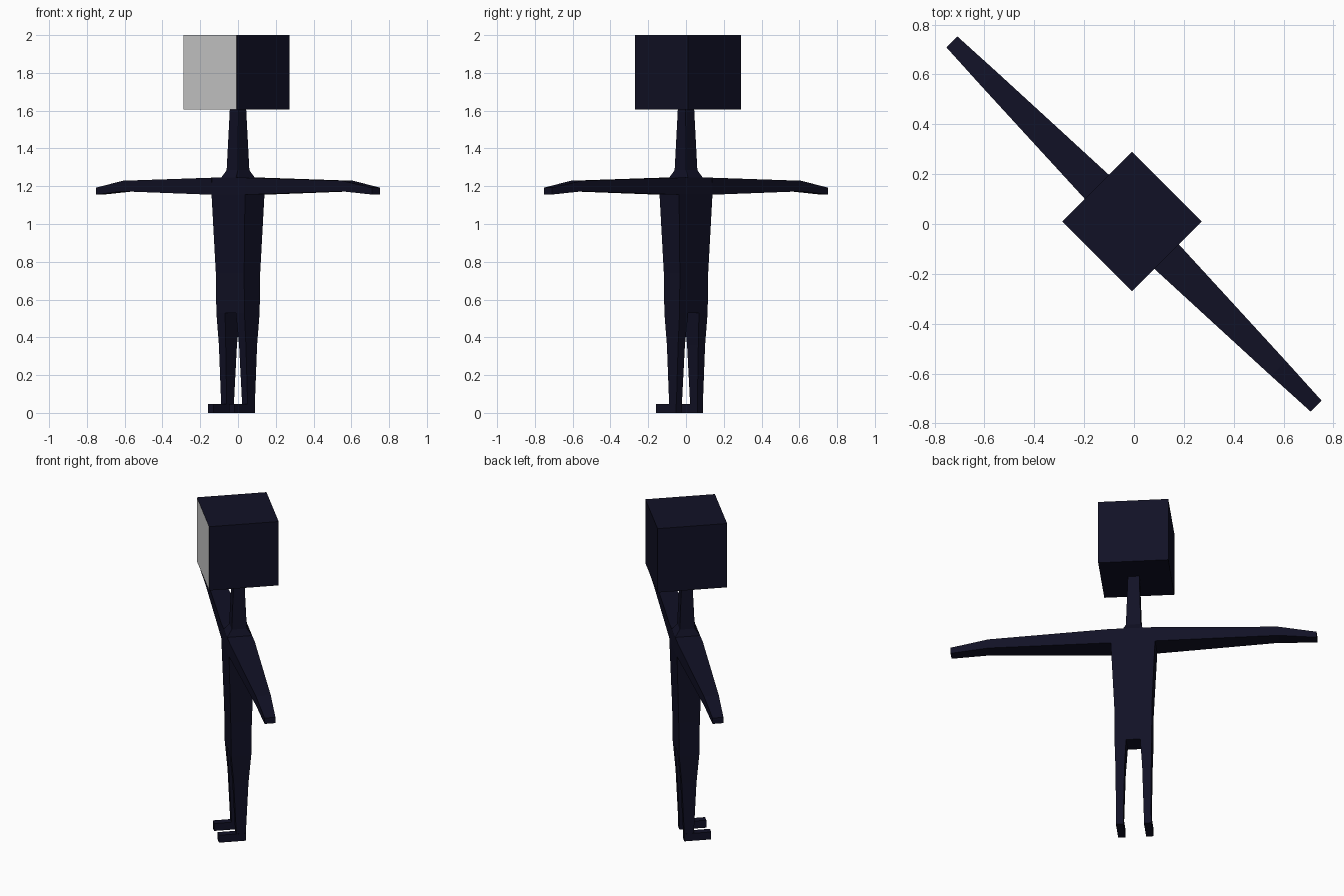
import bpy, bmesh, math

if "Cube" in bpy.data.objects:
    bpy.data.objects.remove(bpy.data.objects["Cube"])

TURN = -math.pi / 4  # whole figure stands turned 45 degrees


def material(name, color):
    m = bpy.data.materials.new(name)
    m.diffuse_color = (*color, 1)
    m.use_nodes = True
    m.node_tree.nodes["Principled BSDF"].inputs["Base Color"].default_value = m.diffuse_color
    return m


navy = material("dark navy", (0.0056, 0.0056, 0.019))
grey = material("light grey", (0.64, 0.64, 0.64))


def loft(name, rings, mirror=False):
    """Join four-cornered rings into a closed solid, optionally mirrored in x."""
    bm = bmesh.new()
    loops = [[bm.verts.new(p) for p in ring] for ring in rings]
    for a, b in zip(loops, loops[1:]):
        for i in range(4):
            j = (i + 1) % 4
            bm.faces.new((a[i], a[j], b[j], b[i]))
    bm.faces.new(loops[0])
    bm.faces.new(loops[-1])
    bmesh.ops.recalc_face_normals(bm, faces=bm.faces)
    me = bpy.data.meshes.new(name)
    bm.to_mesh(me)
    bm.free()
    me.materials.append(navy)
    ob = bpy.data.objects.new(name, me)
    bpy.context.collection.objects.link(ob)
    ob.rotation_euler.z = TURN
    if mirror:
        ob.modifiers.new("Mirror", 'MIRROR').use_axis[0] = True
    return ob


def flat(x0, x1, y0, y1, z):
    return [(x0, y0, z), (x1, y0, z), (x1, y1, z), (x0, y1, z)]


def upright(x, d, z0, z1):
    return [(x, -d, z0), (x, d, z0), (x, d, z1), (x, -d, z1)]


# Torso and neck: half width, half depth, height
loft("torso", [flat(-a, a, -b, b, z) for a, b, z in
               [(.105, .057, .53), (.106, .060, .74), (.125, .073, 1.155), (.125, .071, 1.245)]])
loft("neck", [flat(-a, a, -b, b, z) for a, b, z in
              [(.055, .071, 1.245), (.042, .043, 1.285), (.032, .029, 1.61)]])

# Head: plain box with a grey face panel on its front side
head = loft("head", [flat(-.211, .185, -.197, .199, z) for z in (1.605, 2.0)])
head.data.materials.append(grey)
for f in head.data.polygons:
    if f.normal.y < -0.9:
        f.material_index = 1

# Arms: reach, half depth, underside, top
loft("arms", [upright(*s) for s in
              [(.125, .072, 1.155, 1.245), (.82, .042, 1.173, 1.229), (1.034, .031, 1.156, 1.192)]],
     mirror=True)

# Legs: inner x, outer x, half depth, height
loft("legs", [flat(i, o, -d, d, z) for i, o, d, z in
              [(.040, .105, .057, .53), (.050, .101, .042, .36), (.058, .099, .027, .045)]],
     mirror=True)

# Feet: flat blocks pointing forward
loft("feet", [flat(.058, .100, -.126, .027, z) for z in (0, .046)], mirror=True)
